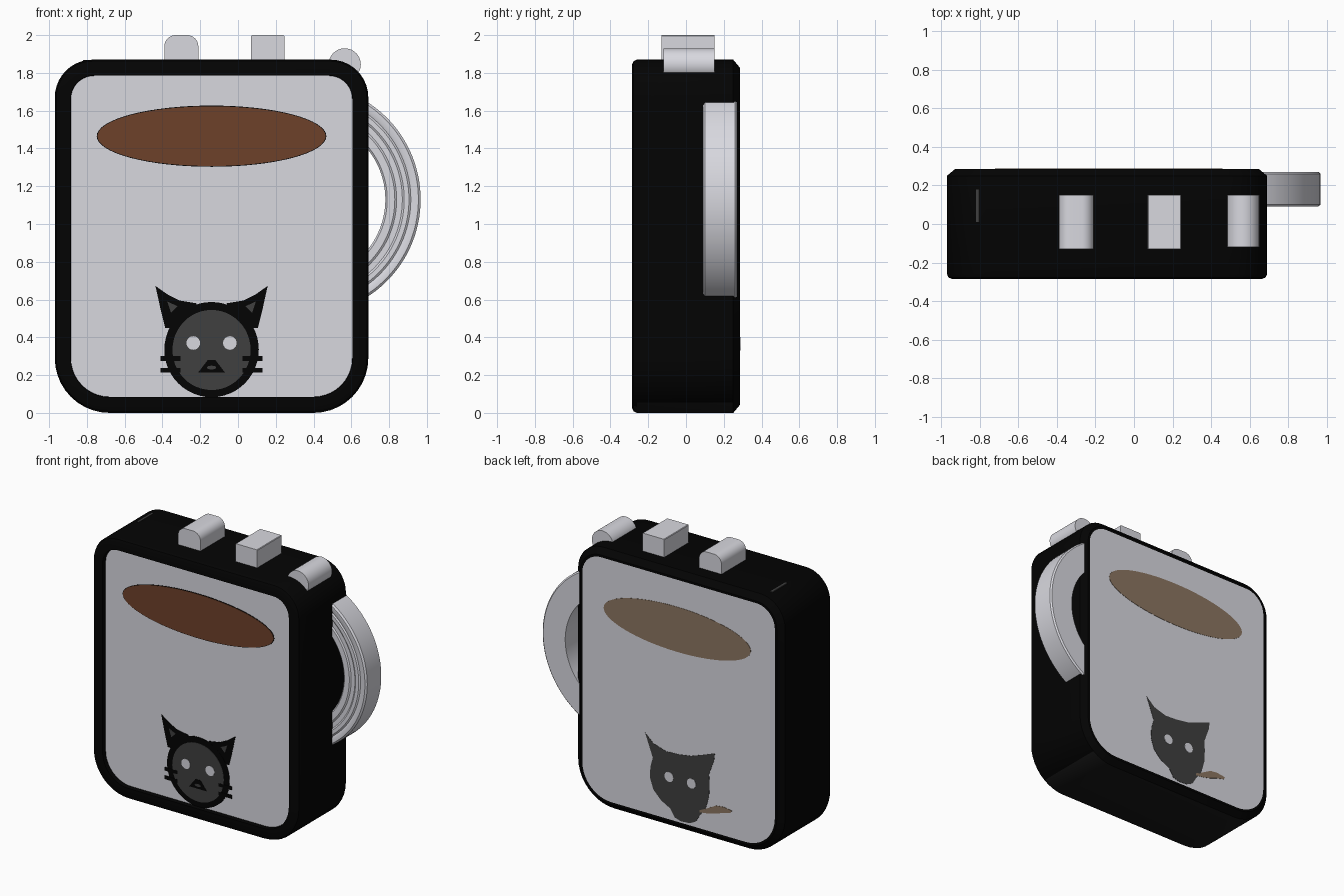
import bpy, bmesh
from math import sin, cos, pi, radians

if "Cube" in bpy.data.objects:
    bpy.data.objects.remove(bpy.data.objects["Cube"], do_unlink=True)


def material(name, r, g, b):
    m = bpy.data.materials.new(name)
    m.use_nodes = True
    m.diffuse_color = (r, g, b, 1)
    bsdf = next(n for n in m.node_tree.nodes if n.type == 'BSDF_PRINCIPLED')
    bsdf.inputs["Base Color"].default_value = (r, g, b, 1)
    bsdf.inputs["Roughness"].default_value = 0.9
    return m


BLACK = material("black", 0.001, 0.001, 0.001)
BASE = material("base black", 0.01, 0.01, 0.01)
GREY = material("light grey", 0.69, 0.69, 0.74)
BROWN = material("coffee brown", 0.155, 0.052, 0.023)
DULL = material("dull brown", 0.26, 0.18, 0.12)
CHARCOAL = material("charcoal", 0.05, 0.05, 0.05)


def finish(name, bm, mats):
    bmesh.ops.recalc_face_normals(bm, faces=bm.faces)
    mesh = bpy.data.meshes.new(name)
    bm.to_mesh(mesh)
    bm.free()
    for m in mats:
        mesh.materials.append(m)
    ob = bpy.data.objects.new(name, mesh)
    bpy.context.collection.objects.link(ob)
    bpy.ops.object.select_all(action='DESELECT')
    ob.select_set(True)
    bpy.context.view_layer.objects.active = ob
    bpy.ops.object.shade_smooth_by_angle(angle=radians(30))
    return ob


def loft(bm, loops):
    """Skin matching closed loops and cap both ends; returns the caps."""
    rings = [[bm.verts.new(p) for p in loop] for loop in loops]
    for a, b in zip(rings, rings[1:]):
        for i in range(len(a)):
            j = (i + 1) % len(a)
            bm.faces.new((a[i], a[j], b[j], b[i]))
    return bm.faces.new(rings[0]), bm.faces.new(rings[-1])


def prism(name, outline, y0, y1, mat):
    bm = bmesh.new()
    loft(bm, [[(x, y, z) for x, z in outline] for y in (y0, y1)])
    return finish(name, bm, [mat])


def ellipse(cx, cz, rx, rz, n=48):
    return [(cx + rx * cos(2 * pi * i / n), cz + rz * sin(2 * pi * i / n)) for i in range(n)]


def rounded_rect(x0, x1, z0, z1, r_low, r_top, n=10):
    corners = [(x1 - r_top, z1 - r_top, r_top, 0), (x0 + r_top, z1 - r_top, r_top, 1),
               (x0 + r_low, z0 + r_low, r_low, 2), (x1 - r_low, z0 + r_low, r_low, 3)]
    return [(cx + r * cos((q + i / n) * pi / 2), cz + r * sin((q + i / n) * pi / 2))
            for cx, cz, r, q in corners for i in range(n + 1)]


# Body: rounded slab with a raised front rim, sunken front panel and flush back panel
def body_loop(inset, y):
    outline = rounded_rect(-0.97 + inset, 0.69 - inset, inset, 1.87 - inset,
                           0.29 - inset, 0.2 - inset * 0.9)
    return [(x, y, z) for x, z in outline]


FRONT, BACK = -0.252, 0.285
bm = bmesh.new()
caps = loft(bm, [body_loop(*s) for s in (
    (0.085, FRONT), (0.083, -0.285), (0.025, -0.285), (0.008, -0.277),
    (0, -0.26), (0, 0.25), (0.042, BACK), (0.058, BACK))])
bmesh.ops.recalc_face_normals(bm, faces=bm.faces)
for face in bm.faces:
    if face.normal.z < -0.8 and face.calc_center_median().z < 0.1:
        face.material_index = 2
for cap in caps:
    cap.material_index = 1
finish("body", bm, [BLACK, GREY, BASE])

# Buttons along the top, and a small worn patch
prism("round_edged_button", rounded_rect(-0.39, -0.21, 1.8, 2.0, 0.01, 0.06), -0.13, 0.15, GREY)
prism("square_button", rounded_rect(0.07, 0.245, 1.8, 2.0, 0.004, 0.004, 1), -0.13, 0.15, GREY)
prism("corner_button", ellipse(0.565, 1.845, 0.085, 0.085), -0.12, 0.15, GREY)
prism("worn_patch", rounded_rect(-0.82, -0.802, 1.862, 1.869, 0.001, 0.001, 1), 0.01, 0.18, CHARCOAL)

# Handle: ridged band swept along an arc, its ends buried in the body
band = [(0.425, 0.27), (0.425, 0.1), (0.435, 0.09), (0.475, 0.09), (0.485, 0.097),
        (0.515, 0.097), (0.525, 0.09), (0.55, 0.09), (0.56, 0.097), (0.575, 0.09),
        (0.6, 0.09), (0.612, 0.1), (0.612, 0.26), (0.602, 0.27)]
bm = bmesh.new()
arc = [radians(-62 + 124 * i / 40) for i in range(41)]
loft(bm, [[(0.355 + r * cos(a), y, 1.13 + r * sin(a)) for r, y in band] for a in arc])
finish("handle", bm, [GREY])


# Painted details are thin plates on the panels
def front_plate(name, outline, depth, mat):
    prism(name, outline, FRONT, FRONT - depth, mat)


def back_plate(name, outline, depth, mat):
    prism(name, outline, BACK, BACK + depth, mat)


MID = -0.14  # shared centre line of drink and cat


def both_sides(name, outline, depth, mat):
    for side, s in (("right", 1), ("left", -1)):
        front_plate(f"{side}_{name}", [(MID + s * x, z) for x, z in outline], depth, mat)


# Drink surface
front_plate("drink_outline", ellipse(MID, 1.465, 0.608, 0.162, 64), 0.002, BLACK)
front_plate("drink", ellipse(MID, 1.465, 0.604, 0.158, 64), 0.004, BROWN)
back_plate("back_drink", ellipse(-0.13, 1.453, 0.59, 0.163, 64), 0.002, DULL)

# Front cat face
both_sides("ear", [(-0.297, 0.672), (-0.23, 0.625), (-0.17, 0.595), (-0.08, 0.58),
                   (-0.1, 0.45), (-0.245, 0.45), (-0.268, 0.54)], 0.003, BLACK)
both_sides("inner_ear", [(-0.235, 0.59), (-0.18, 0.565), (-0.215, 0.53)], 0.005, CHARCOAL)
front_plate("head_outline", ellipse(MID, 0.335, 0.25, 0.252), 0.004, BLACK)
front_plate("face", ellipse(MID, 0.333, 0.207, 0.212), 0.006, CHARCOAL)
both_sides("eye", ellipse(-0.097, 0.37, 0.036, 0.036, 24), 0.008, GREY)
front_plate("nose", [(MID - 0.07, 0.215), (MID + 0.07, 0.215), (MID + 0.02, 0.28),
                     (MID - 0.02, 0.28)], 0.008, BLACK)
front_plate("mouth", ellipse(MID, 0.24, 0.025, 0.01, 16), 0.009, CHARCOAL)
for row, z in (("upper", 0.288), ("lower", 0.226)):
    both_sides(row + "_whisker", [(-0.27, z - 0.012), (-0.165, z - 0.012),
                                  (-0.165, z + 0.012), (-0.27, z + 0.012)], 0.007, BLACK)

# Back cat silhouette with tail
back_plate("back_cat", [
    (0.127, 0.635), (0.06, 0.575), (-0.04, 0.545), (-0.14, 0.55), (-0.24, 0.565),
    (-0.34, 0.6), (-0.432, 0.635), (-0.425, 0.58), (-0.385, 0.47), (-0.39, 0.4),
    (-0.385, 0.31), (-0.36, 0.22), (-0.31, 0.15), (-0.28, 0.1), (-0.23, 0.075),
    (-0.16, 0.07), (-0.11, 0.085), (-0.075, 0.14), (0, 0.18), (0.06, 0.24),
    (0.088, 0.32), (0.085, 0.4), (0.065, 0.47), (0.095, 0.55)], 0.002, CHARCOAL)
for side, x in (("left", -0.065), ("right", -0.245)):
    back_plate(side + "_back_eye", ellipse(x, 0.367, 0.036, 0.036, 24), 0.004, GREY)
back_plate("back_tail", [(-0.31, 0.175), (-0.31, 0.19), (-0.38, 0.225), (-0.44, 0.258),
                         (-0.5, 0.265), (-0.57, 0.255), (-0.555, 0.235), (-0.5, 0.222),
                         (-0.44, 0.2), (-0.38, 0.185)], 0.002, DULL)
